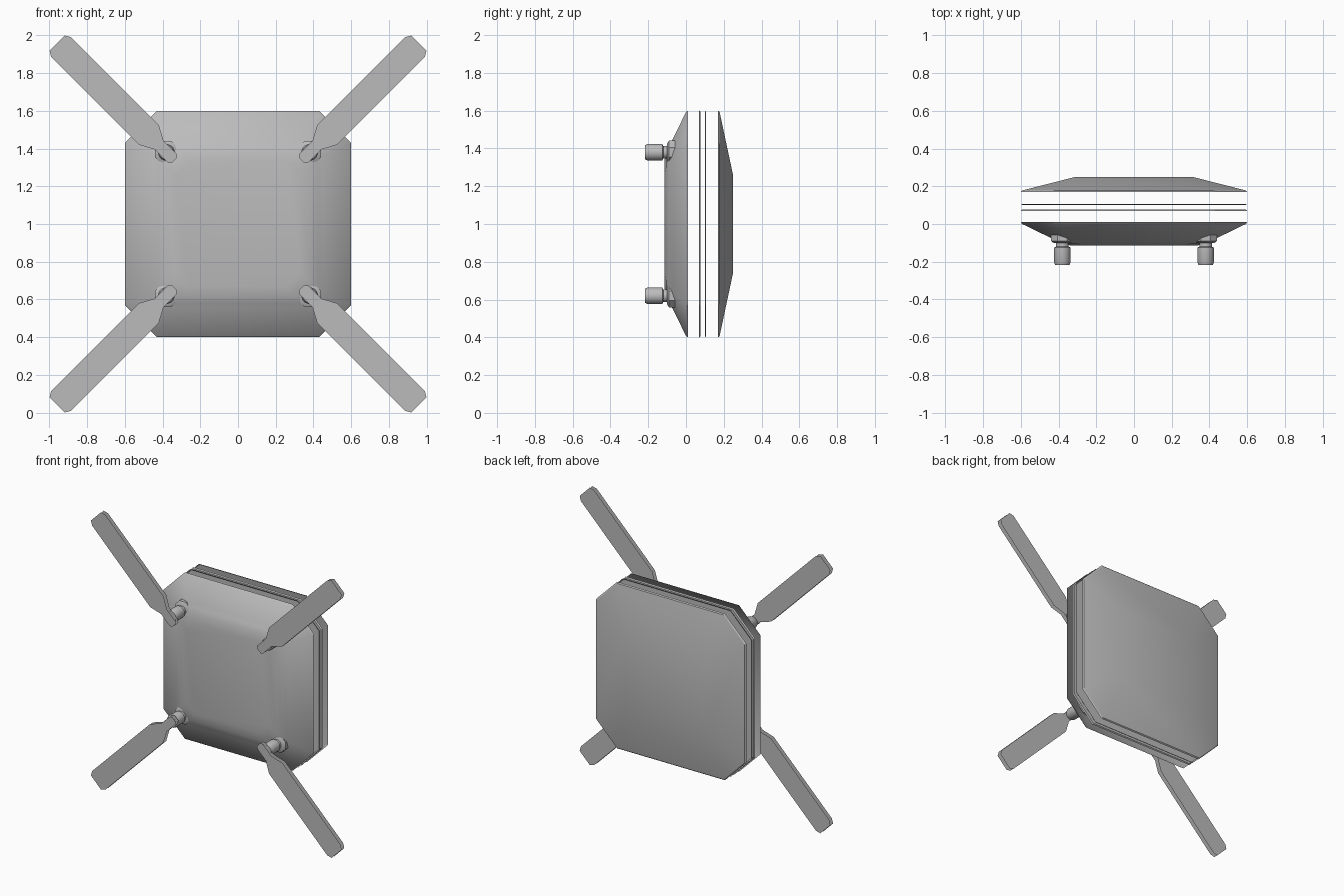
import bpy
import bmesh
import math
from mathutils import Matrix, Vector

cube = bpy.data.objects.get("Cube")
if cube:
    bpy.data.objects.remove(cube, do_unlink=True)

gray = bpy.data.materials.new("plain gray")
gray.use_nodes = True
gray.diffuse_color = (0.5, 0.5, 0.5, 1)
gray.node_tree.nodes["Principled BSDF"].inputs["Base Color"].default_value = (0.5, 0.5, 0.5, 1)


def finish(bm, name, angle=None):
    mesh = bpy.data.meshes.new(name)
    bm.to_mesh(mesh)
    bm.free()
    mesh.materials.append(gray)
    obj = bpy.data.objects.new(name, mesh)
    bpy.context.collection.objects.link(obj)
    if angle:
        bpy.ops.object.select_all(action="DESELECT")
        bpy.context.view_layer.objects.active = obj
        obj.select_set(True)
        bpy.ops.object.shade_smooth_by_angle(angle=math.radians(angle))
    return obj


def octagon(hx, hz, cut, y):
    """Rectangle with cut corners, standing upright at depth y."""
    quarter = [(hx, hz - cut), (hx - cut, hz)]
    pts = quarter + [(-x, z) for x, z in reversed(quarter)]
    pts += [(-x, -z) for x, z in pts]
    return [Vector((x, y, 1 + z)) for x, z in pts]


def shell(name, rings, facing, angle):
    """Loft octagon rings, close the last one and face it along y."""
    bm = bmesh.new()
    loops = [[bm.verts.new(p) for p in octagon(*r)] for r in rings]
    for a, b in zip(loops, loops[1:]):
        for i in range(8):
            j = (i + 1) % 8
            bm.faces.new((a[i], a[j], b[j], b[i]))
    cap = bm.faces.new(loops[-1])
    bmesh.ops.remove_doubles(bm, verts=bm.verts, dist=0.0005)
    bm.normal_update()
    cap = max(bm.faces, key=lambda f: abs(f.normal.y))
    if cap.normal.y * facing < 0:
        bmesh.ops.reverse_faces(bm, faces=bm.faces)
    return finish(bm, name, angle)


# Housing: domed front, two middle plates and a shallow back
W, IN = 0.6, 0.593
shell("front_cover", [(W, W, 0.17, 0.01), (IN, IN, 0.168, 0),
                      (0.445, 0.445, 0.085, -0.072), (0.42, 0.42, 0.085, -0.09),
                      (0.385, 0.385, 0.08, -0.105), (0.33, 0.33, 0.07, -0.115)], -1, 30)
shell("front_seam_plate", [(W, W, 0.17, 0.07), (IN, IN, 0.168, 0.077)], 1, 30)
shell("back_seam_plate", [(W, W, 0.17, 0.107), (IN, IN, 0.168, 0.1)], -1, 30)
shell("back_cover", [(W, W, 0.17, 0.17), (IN, IN, 0.168, 0.178),
                     (0.31, 0.255, 0, 0.25)], 1, 14.5)


def barrel(name, x, z, profile, sides):
    """Turned part along y from (radius, y) pairs."""
    bm = bmesh.new()
    loops = []
    for r, y in profile:
        turns = [2 * math.pi * (i + 0.5) / sides for i in range(sides)]
        loops.append([bm.verts.new((x + r * math.cos(t), y, z + r * math.sin(t))) for t in turns])
    for a, b in zip(loops, loops[1:]):
        for i in range(sides):
            j = (i + 1) % sides
            bm.faces.new((a[i], a[j], b[j], b[i]))
    bm.faces.new(loops[0])
    bm.faces.new(loops[-1])
    bmesh.ops.recalc_face_normals(bm, faces=bm.faces)
    finish(bm, name, 35)


# Antennas: collar, stepped post and two thin blade faces at each corner
half = [(0.478, 0.02), (0.495, 0.032), (0.59, 0.032), (0.67, 0.075),
        (1.326, 0.075), (1.357, 0.057)]
outline = half + [(u, -v) for u, v in reversed(half)]
post = [(0.034, -0.045), (0.034, -0.12), (0.044, -0.125), (0.044, -0.205), (0.038, -0.218)]
for side, sx in (("left", 1), ("right", -1)):
    for level, sz in (("upper", 1), ("lower", -1)):
        tag = f"{level}_{side}"
        x, z = 0.38 * sx, 1 + 0.38 * sz
        barrel(f"{tag}_collar", x, z, [(0.066, -0.055), (0.066, -0.09), (0.05, -0.1)], 8)
        barrel(f"{tag}_post", x, z, post, 16)
        bm = bmesh.new()
        turn = Matrix.Rotation(-math.atan2(sz, sx), 3, "Y")
        for y, facing in ((-0.247, -1), (-0.217, 1)):
            face = bm.faces.new([bm.verts.new(turn @ Vector((u, y, v)) + Vector((0, 0, 1)))
                                 for u, v in outline])
            face.normal_update()
            if face.normal.y * facing < 0:
                face.normal_flip()
        finish(bm, f"{tag}_antenna_blade")
